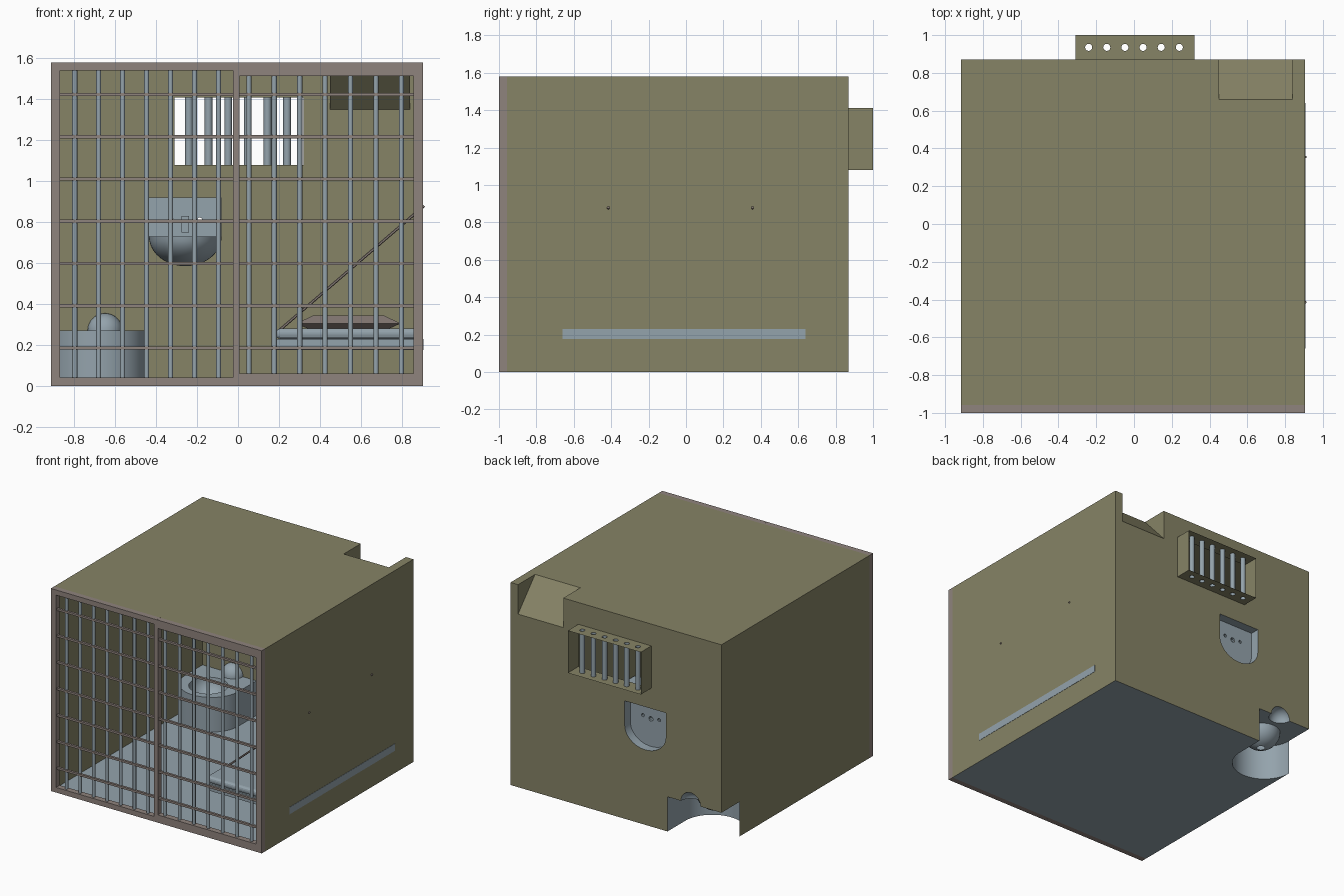
import bpy, bmesh, math
from mathutils import Vector, Matrix

if "Cube" in bpy.data.objects:
    bpy.data.objects.remove(bpy.data.objects["Cube"])


def lin(c):
    c /= 255
    return c / 12.92 if c < 0.04045 else ((c + 0.055) / 1.055) ** 2.4


def material(name, *rgb):
    m = bpy.data.materials.new(name)
    m.diffuse_color = (*[lin(c) for c in rgb], 1)
    m.use_nodes = True
    m.node_tree.nodes["Principled BSDF"].inputs["Base Color"].default_value = m.diffuse_color
    return m


OLIVE = material("olive wall", 134, 131, 102)
STEEL = material("blue grey steel", 148, 163, 172)
BROWN = material("brown grey iron", 143, 131, 125)


def finish(name, bm, mat, smooth=False):
    bmesh.ops.recalc_face_normals(bm, faces=bm.faces[:])
    me = bpy.data.meshes.new(name)
    bm.to_mesh(me)
    bm.free()
    me.materials.append(mat)
    ob = bpy.data.objects.new(name, me)
    bpy.context.collection.objects.link(ob)
    if smooth:
        bpy.ops.object.select_all(action='DESELECT')
        ob.select_set(True)
        bpy.context.view_layer.objects.active = ob
        bpy.ops.object.shade_smooth_by_angle(angle=math.radians(35))
    return ob


def boxes(name, mat, *spans):
    """One object from boxes given as (x0, x1, y0, y1, z0, z1)."""
    bm = bmesh.new()
    for x0, x1, y0, y1, z0, z1 in spans:
        m = Matrix.Translation(((x0 + x1) / 2, (y0 + y1) / 2, (z0 + z1) / 2))
        m = m @ Matrix.Diagonal((x1 - x0, y1 - y0, z1 - z0, 1))
        bmesh.ops.create_cube(bm, size=1, matrix=m)
    return finish(name, bm, mat)


def rod(name, a, b, r, mat, seg=12, caps=True):
    a, b = Vector(a), Vector(b)
    m = Matrix.Translation((a + b) / 2) @ (b - a).to_track_quat('Z', 'Y').to_matrix().to_4x4()
    bm = bmesh.new()
    bmesh.ops.create_cone(bm, cap_ends=caps, segments=seg, radius1=r, radius2=r,
                          depth=(b - a).length, matrix=m)
    return finish(name, bm, mat, True)


def panel(name, mat, outer, *holes):
    """Flat sheet with holes cut in it."""
    bm = bmesh.new()
    edges = []
    for loop in (outer, *holes):
        vs = [bm.verts.new(p) for p in loop]
        edges += [bm.edges.new((vs[i - 1], vs[i])) for i in range(len(vs))]
    bmesh.ops.triangle_fill(bm, use_beauty=True, use_dissolve=False, edges=edges)
    return finish(name, bm, mat)


def skin(name, mat, rows, closed=False, caps=False, smooth=False):
    """Surface through rows of points of equal length."""
    bm = bmesh.new()
    rows = [[bm.verts.new(p) for p in row] for row in rows]
    n = len(rows[0])
    for a, b in zip(rows, rows[1:]):
        for i in range(n if closed else n - 1):
            j = (i + 1) % n
            bm.faces.new((a[i], a[j], b[j], b[i]))
    if caps:
        bm.faces.new(rows[0])
        bm.faces.new(rows[-1])
    bmesh.ops.remove_doubles(bm, verts=bm.verts[:], dist=1e-5)
    return finish(name, bm, mat, smooth)


def arc(cx, cy, rx, ry, a0, a1, n):
    return [(cx + rx * math.cos(math.radians(a0 + (a1 - a0) * i / n)),
             cy + ry * math.sin(math.radians(a0 + (a1 - a0) * i / n))) for i in range(n + 1)]


def circle(cx, cy, r, n):
    return arc(cx, cy, r, r, 0, 360, n)[:-1]


def on_y(pts, y):
    return [(a, y, b) for a, b in pts]


def on_z(pts, z):
    return [(a, b, z) for a, b in pts]


def on_x(pts, x):
    return [(x, a, b) for a, b in pts]


L, R, F, B, H = -0.915, 0.905, -0.957, 0.87, 1.58

# Outlines shared by the walls and the fittings
tx, ty, tr, th = -0.6825, 0.65, 0.2325, 0.27          # toilet
toilet_front = [(-0.45, B)] + arc(tx, ty, tr, tr, 0, -180, 24)
dome_arc = arc(-0.65, th, 0.085, 0.085, 180, 0, 16)
window = [(-0.31, 1.08), (0.32, 1.08), (0.32, 1.41), (-0.31, 1.41)]
sx, sa, sz, sb = -0.2575, 0.1775, 0.73, 0.145         # sink
sink_d = [(sx + sa, 0.92), (sx - sa, 0.92)] + arc(sx, sz, sa, sb, 180, 360, 24)

# Cell shell
back = ([(L, th)] + dome_arc + [(-0.45, th), (-0.45, 0), (R, 0), (R, H), (0.84, H),
        (0.84, 1.35), (0.45, 1.35), (0.45, H), (L, H)])
panel("back_wall", OLIVE, on_y(back, B), on_y(window, B), on_y(sink_d, B))
panel("left_wall", OLIVE, on_x([(F, 0), (ty, 0), (ty, th), (B, th), (B, H), (F, H)], L))
panel("right_wall", OLIVE, on_x([(F, 0), (B, 0), (B, H), (F, H)], R))
panel("ceiling", OLIVE, on_z([(L, F), (R, F), (R, B), (0.84, B), (0.84, 0.66),
                              (0.45, 0.66), (0.45, B), (L, B)], H))
panel("floor", STEEL, on_z([(L, F), (R, F), (R, B)] + toilet_front, 0))

# Sloping vent in the upper corner
panel("vent_slope", OLIVE, [(0.45, B, 1.35), (0.84, B, 1.35), (0.84, 0.66, H), (0.45, 0.66, H)])
for side, x in (("left", 0.45), ("right", 0.84)):
    panel("vent_" + side, OLIVE, on_x([(B, 1.35), (B, H), (0.66, H)], x))

# Window tunnel with open tube bars
bar_x = [-0.24 + 0.096 * i for i in range(6)]
for side, z in (("sill", 1.08), ("lintel", 1.41)):
    panel("window_" + side, OLIVE, on_z([(-0.31, B), (0.32, B), (0.32, 1), (-0.31, 1)], z),
          *[on_z(circle(x, 0.935, 0.019, 12), z) for x in bar_x])
for side, x in (("left", -0.31), ("right", 0.32)):
    panel("window_" + side, OLIVE, on_x([(B, 1.08), (1, 1.08), (1, 1.41), (B, 1.41)], x))
for x in bar_x:
    rod("window_bar", (x, 0.935, 1.08), (x, 0.935, 1.41), 0.019, STEEL, 12, False)

# Sink: back plate, basin, taps
sy = 0.80
skin("sink_rim", STEEL, [on_y(sink_d, B), on_y(sink_d, sy)], closed=True, smooth=True)
tap_holes = [(sx - 0.07, 0.81, 0.013), (sx, 0.80, 0.018), (sx + 0.07, 0.81, 0.013)]
panel("sink_plate", STEEL, on_y(sink_d, sy),
      *[on_y(circle(x, z, r, 10), sy) for x, z, r in tap_holes])
profile = arc(0, 0, 1, 1, -90, 0, 10) + arc(0, 0, 0.86, 0.75, 0, -90, 10)
skin("sink_basin", STEEL,
     [[(sx + sa * r * math.cos(t), sy - 0.24 * r * math.sin(t), sz + sb * z) for r, z in profile]
      for t in [math.pi * i / 24 for i in range(25)]], smooth=True)
for x, z, r in tap_holes:
    rod("tap", (x, sy, z), (x, sy - 0.05, z), r, STEEL, 10, False)
boxes("spout", STEEL, (sx - 0.018, sx + 0.018, sy - 0.085, sy - 0.045, 0.75, 0.83))

# Corner toilet: pedestal, top with bowl, half dome against the wall
skin("toilet_pedestal", STEEL, [on_z(toilet_front, 0), on_z(toilet_front, th)], smooth=True)
by = 0.61
panel("toilet_top", STEEL,
      on_z(toilet_front + [(L, B)] + arc(-0.65, B, 0.085, 0.085, -180, 0, 16), th),
      on_z(circle(tx, by, 0.14, 24), th))
skin("toilet_bowl", STEEL,
     [on_z(circle(tx, by, 0.14 * math.cos(a), 24), th - 0.13 * math.sin(a))
      for a in [math.pi / 2 * i / 8 for i in range(8)]], closed=True, smooth=True)
skin("toilet_dome", STEEL,
     [[(-0.65 + 0.085 * math.cos(u), B - 0.085 * math.sin(u) * math.cos(v),
        th + 0.085 * math.sin(u) * math.sin(v)) for u in [math.pi * i / 16 for i in range(17)]]
      for v in [math.pi / 2 * j / 8 for j in range(9)]], smooth=True)

# Bunk with mattress, pillow and two chains
boxes("bunk_base", STEEL, (0.19, R + 0.002, -0.66, 0.64, 0.175, 0.23))
mattress = boxes("mattress", STEEL, (0.185, R - 0.002, -0.66, 0.64, 0.23, 0.28))
bev = mattress.modifiers.new("round", 'BEVEL')
bev.width, bev.segments = 0.02, 3


def rect(hx, hy, z):
    return [(0.54 + sx_ * hx, 0.43 + sy_ * hy, z)
            for sx_, sy_ in ((-1, -1), (1, -1), (1, 1), (-1, 1))]


skin("pillow", BROWN, [rect(0.2, 0.12, 0.28), rect(0.255, 0.17, 0.305), rect(0.17, 0.09, 0.345)],
     closed=True, caps=True)
for y in (-0.415, 0.355):
    rod("bunk_chain", (0.2, y, 0.27), (0.909, y, 0.88), 0.007, BROWN, 6)

# Front frame: fixed left half and door on the right
Y0, Y1 = -1.0, -0.955
boxes("fixed_frame", BROWN, (L, -0.87, Y0, Y1, 0, H), (-0.025, -0.001, Y0, Y1, 0, H),
      (-0.87, -0.025, Y0, Y1, 0, 0.04), (-0.87, -0.025, Y0, Y1, 1.54, H),
      (0.865, R, Y0, Y1, 0, H))
boxes("door_frame", BROWN, (0, 0.865, Y0, Y1, 0, 0.06), (0, 0.865, Y0, Y1, 1.515, H),
      (0, 0.008, Y0, Y1, 0.06, 1.515), (0.857, 0.865, Y0, Y1, 0.06, 1.515))

# Grille bars
for i in range(7):
    z = 0.185 + 0.2065 * i
    boxes("cross_bar", BROWN, (-0.87, -0.025, -0.99, -0.972, z - 0.008, z + 0.008),
          (0.008, 0.857, -0.99, -0.972, z - 0.008, z + 0.008))
    x = -0.798 + 0.1172 * i
    rod("fixed_bar", (x, -0.973, 0.04), (x, -0.973, 1.54), 0.0125, STEEL)
    x = 0.053 + 0.1243 * i
    rod("door_bar", (x, -0.973, 0.06), (x, -0.973, 1.515), 0.0125, STEEL)
